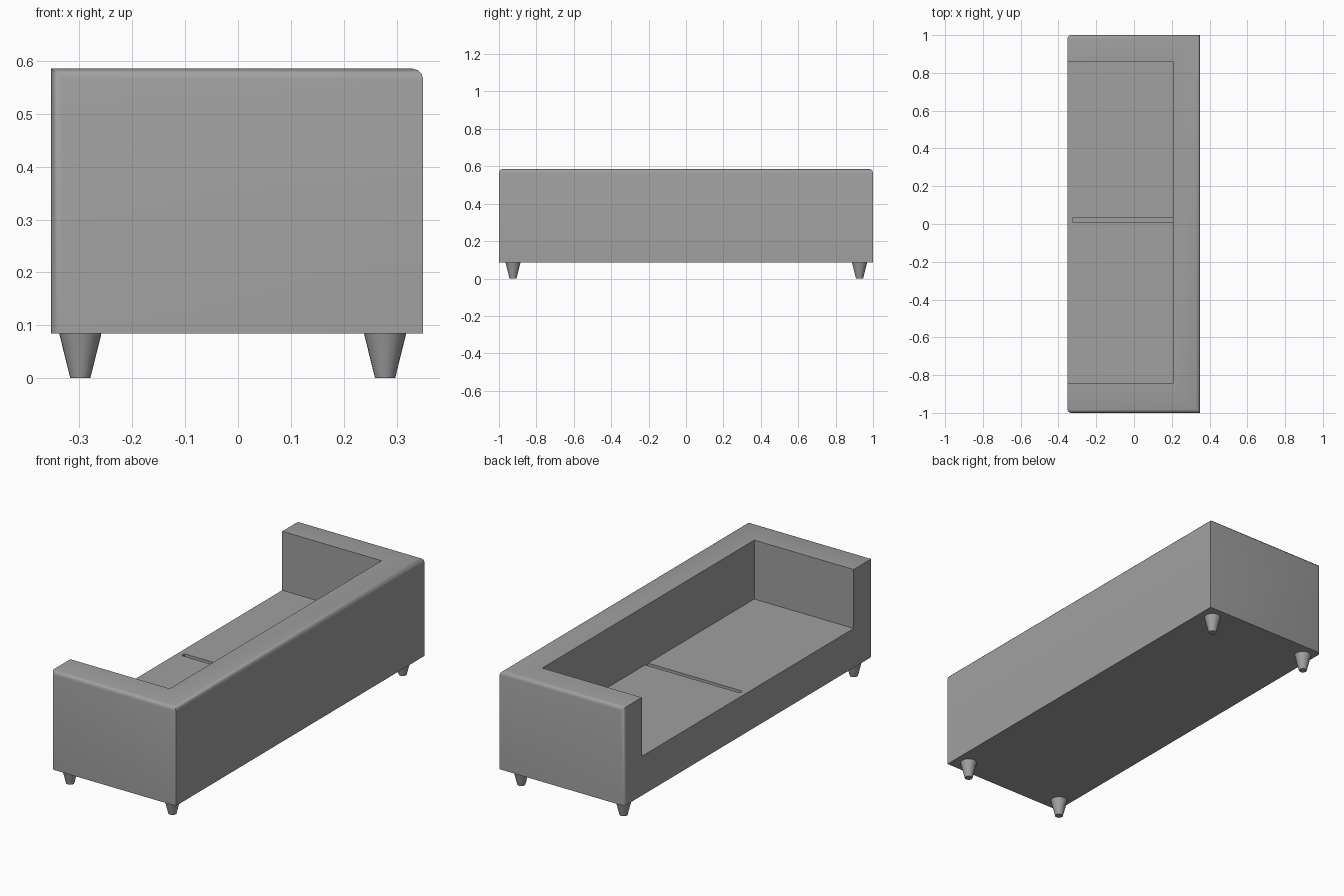
import bpy, bmesh
from mathutils import Vector

cube = bpy.data.objects.get("Cube")
if cube:
    bpy.data.objects.remove(cube, do_unlink=True)

FRONT, BACK, END = -0.353, 0.35, 1.0
BOTTOM, SEAT, TOP = 0.085, 0.285, 0.585
BACKREST, ARM_R, ARM_L = 0.207, -0.845, 0.86
SEAM = (0.01, 0.033)
SEAM_FRONT = -0.325

fabric = bpy.data.materials.new("grey fabric")
fabric.use_nodes = True
grey = (0.35, 0.35, 0.35, 1)
fabric.diffuse_color = grey
fabric.node_tree.nodes["Principled BSDF"].inputs["Base Color"].default_value = grey


def finish(name, bm):
    bmesh.ops.recalc_face_normals(bm, faces=bm.faces[:])
    mesh = bpy.data.meshes.new(name)
    bm.to_mesh(mesh)
    bm.free()
    obj = bpy.data.objects.new(name, mesh)
    bpy.context.collection.objects.link(obj)
    mesh.materials.append(fabric)
    bpy.ops.object.select_all(action='DESELECT')
    obj.select_set(True)
    bpy.context.view_layer.objects.active = obj
    bpy.ops.object.shade_smooth_by_angle(angle=0.7)
    return obj


def cut(bm, co, normal):
    bmesh.ops.bisect_plane(bm, geom=bm.verts[:] + bm.edges[:] + bm.faces[:],
                           plane_co=co, plane_no=normal)


def raise_faces(bm, test, height):
    faces = [f for f in bm.faces if f.normal.z > 0.9 and test(f.calc_center_median())]
    made = bmesh.ops.extrude_face_region(bm, geom=faces)["geom"]
    verts = [v for v in made if isinstance(v, bmesh.types.BMVert)]
    bmesh.ops.translate(bm, verts=verts, vec=(0, 0, height))
    old = [f for f in faces if f.is_valid]
    if old:
        bmesh.ops.delete(bm, geom=old, context='FACES')
    bm.normal_update()


# Body: a low block whose arms and backrest are raised from its top
bm = bmesh.new()
bmesh.ops.create_cube(bm, size=1)
for v in bm.verts:
    v.co = Vector((BACK if v.co.x > 0 else FRONT,
                   END if v.co.y > 0 else -END,
                   SEAT if v.co.z > 0 else BOTTOM))
for y in (ARM_R, ARM_L) + SEAM:
    cut(bm, (0, y, 0), (0, 1, 0))
for x in (BACKREST, SEAM_FRONT):
    cut(bm, (x, 0, 0), (1, 0, 0))
bm.normal_update()
raise_faces(bm, lambda c: c.x > BACKREST or not ARM_R < c.y < ARM_L, TOP - SEAT)
# Seam between the two seat cushions
raise_faces(bm, lambda c: SEAM[0] < c.y < SEAM[1] and SEAM_FRONT < c.x < BACKREST, -0.02)
bmesh.ops.dissolve_limit(bm, angle_limit=0.01, verts=bm.verts[:], edges=bm.edges[:])


def soft(edge):
    a, b = (v.co for v in edge.verts)

    def along(axis, value):
        return abs(a[axis] - value) < 1e-4 and abs(b[axis] - value) < 1e-4
    end = along(1, END) or along(1, -END)
    return (along(2, TOP) and (end or along(0, BACK))) or (end and along(0, FRONT))


# Rounded outer edges
bmesh.ops.bevel(bm, geom=[e for e in bm.edges if soft(e)], offset=0.02,
                segments=3, profile=0.5, affect='EDGES')
finish("sofa_body", bm)

# Tapered legs
for side, y in (("right", -0.925), ("left", 0.928)):
    for place, x in (("front", -0.298), ("back", 0.278)):
        bm = bmesh.new()
        bmesh.ops.create_cone(bm, cap_ends=True, segments=24,
                              radius1=0.019, radius2=0.04, depth=BOTTOM)
        bmesh.ops.translate(bm, verts=bm.verts[:], vec=(x, y, BOTTOM / 2))
        finish(f"{place}_{side}_leg", bm)
